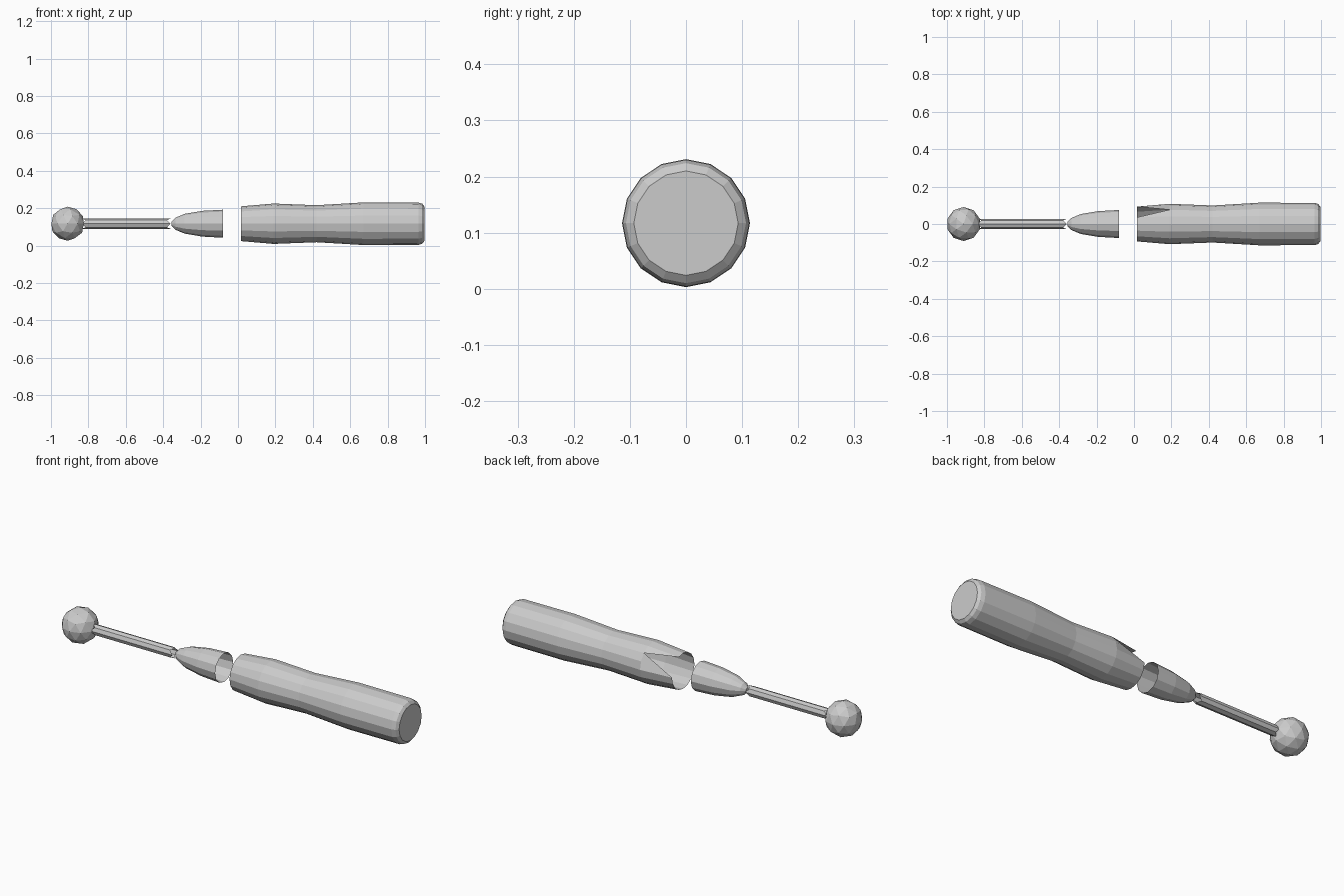
import bpy, bmesh, math

if "Cube" in bpy.data.objects:
    bpy.data.objects.remove(bpy.data.objects["Cube"])

CZ = 0.117  # height of the tool axis


def lathe(name, profile, sides, cap_start=False, cap_end=False, edit=None, jag=0.0):
    """Flat-faced surface of revolution along x; profile = (x, radius)."""
    bm = bmesh.new()
    rings = []
    last = len(profile) - 1
    for i, (x, r) in enumerate(profile):
        ring = []
        for k in range(sides):
            a = 2 * math.pi * k / sides
            dx = 0
            if k % 2:
                dx = jag if i == 0 else -jag if i == last else 0
            ring.append(bm.verts.new((x + dx, r * math.cos(a), CZ + r * math.sin(a))))
        rings.append(ring)
    skip = edit(bm, rings) if edit else set()
    for i in range(last):
        for k in range(sides):
            if (i, k) in skip:
                continue
            n = (k + 1) % sides
            bm.faces.new((rings[i][k], rings[i][n], rings[i + 1][n], rings[i + 1][k]))
    if cap_start:
        bm.faces.new(rings[0])
    if cap_end:
        bm.faces.new(rings[-1])
    bmesh.ops.recalc_face_normals(bm, faces=bm.faces)
    mesh = bpy.data.meshes.new(name)
    bm.to_mesh(mesh)
    bm.free()
    obj = bpy.data.objects.new(name, mesh)
    bpy.context.collection.objects.link(obj)
    return obj


def notch(bm, rings):
    """Leave a triangular opening at the upper back of the handle mouth."""
    a, b = rings[0], rings[1]
    bm.faces.new((a[3], b[3], b[2]))
    bm.faces.new((a[0], b[2], b[1], b[0]))
    return {(0, 0), (0, 1), (0, 2)}


# handle: open at the front, bevelled and closed at the butt
lathe("handle", [(0.016, 0.093), (0.19, 0.108), (0.42, 0.099), (0.67, 0.114),
                 (0.965, 0.113), (0.985, 0.107), (0.996, 0.093)],
      16, cap_end=True, edit=notch)

# bullet-shaped collar, open toward the handle
lathe("collar", [(-0.355, 0.012), (-0.335, 0.032), (-0.285, 0.053), (-0.19, 0.069),
                 (-0.08, 0.075)], 12, cap_start=True)

# thin hollow shaft with ragged ends
lathe("shaft", [(-0.835, 0.027), (-0.36, 0.027)], 8, jag=0.02)

# ball tip
bpy.ops.mesh.primitive_ico_sphere_add(subdivisions=2, radius=0.091,
                                      location=(-0.911, 0, CZ))
bpy.context.object.name = "ball_tip"
